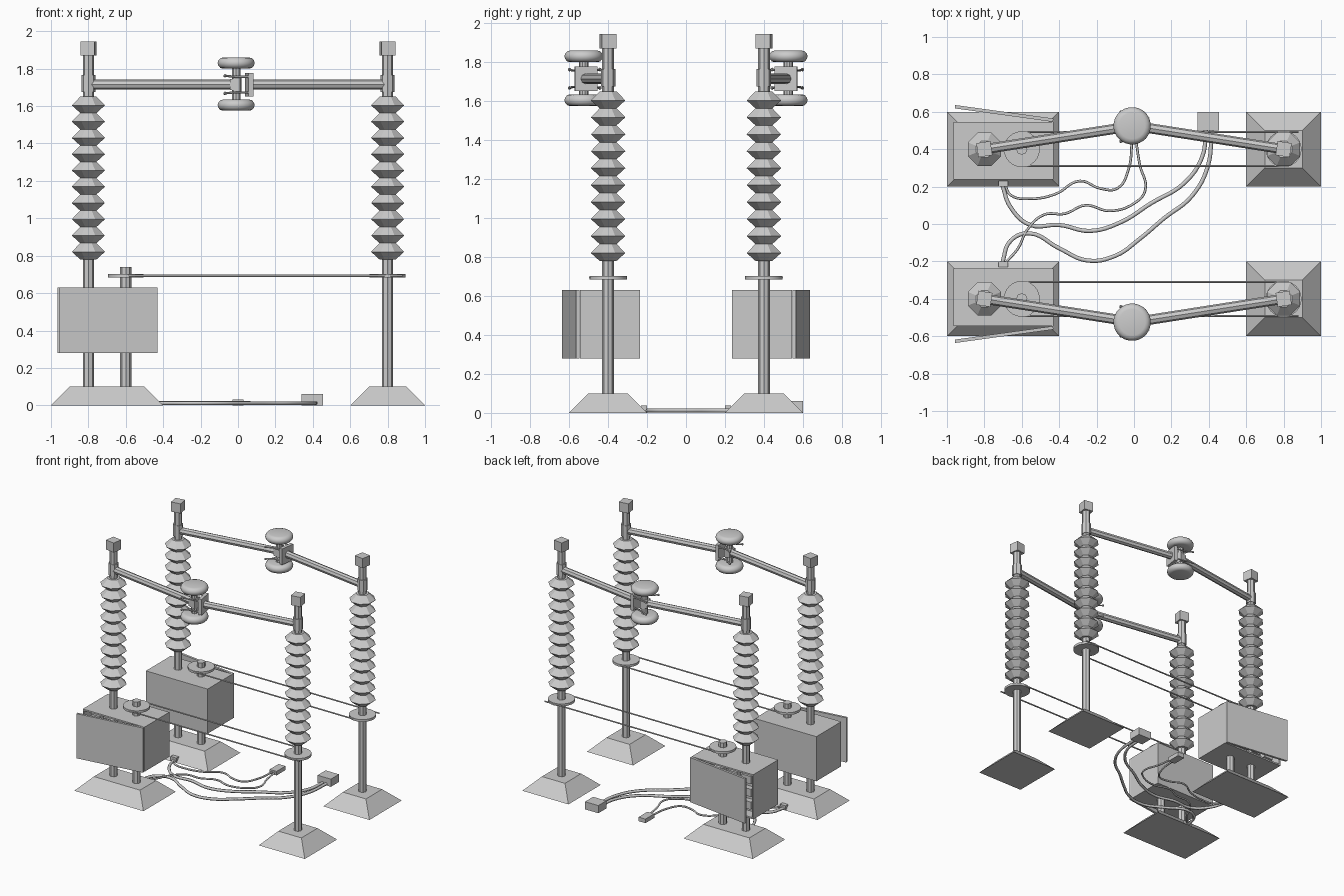
import bpy, bmesh, math
from mathutils import Matrix, Vector

if "Cube" in bpy.data.objects:
    bpy.data.objects.remove(bpy.data.objects["Cube"])

grey = bpy.data.materials.new("light_grey")
grey.diffuse_color = (0.6, 0.6, 0.6, 1)
grey.use_nodes = True
grey.node_tree.nodes["Principled BSDF"].inputs["Base Color"].default_value = grey.diffuse_color


# --- helpers: geometry is baked at the origin so mirror modifiers work ---
def finish(name, bm, mirror="y", smooth=False):
    bmesh.ops.recalc_face_normals(bm, faces=bm.faces)
    me = bpy.data.meshes.new(name)
    bm.to_mesh(me)
    bm.free()
    me.materials.append(grey)
    ob = bpy.data.objects.new(name, me)
    bpy.context.collection.objects.link(ob)
    if smooth:
        bpy.context.view_layer.objects.active = ob
        ob.select_set(True)
        bpy.ops.object.shade_smooth_by_angle(angle=math.radians(40))
        ob.select_set(False)
    if mirror:
        m = ob.modifiers.new("mirror", 'MIRROR')
        m.use_axis = ("x" in mirror, "y" in mirror, False)
        m.use_mirror_merge = False
    return ob


def add_box(bm, c, s, rot=0.0):
    mat = Matrix.Translation(c) @ Matrix.Rotation(rot, 4, 'Z') @ Matrix.Diagonal((*s, 1))
    bmesh.ops.create_cube(bm, size=1, matrix=mat)


def add_rod(bm, a, b, r, seg=8):
    a, b = Vector(a), Vector(b)
    d = b - a
    mat = Matrix.Translation((a + b) / 2) @ d.to_track_quat('Z', 'Y').to_matrix().to_4x4()
    bmesh.ops.create_cone(bm, cap_ends=True, segments=seg, radius1=r, radius2=r,
                          depth=d.length, matrix=mat)


def add_lathe(bm, x, y, profile, seg):
    rings = [[bm.verts.new((x + r * math.cos(2 * math.pi * (i + .5) / seg),
                            y + r * math.sin(2 * math.pi * (i + .5) / seg), z))
              for i in range(seg)] for r, z in profile]
    for p, q in zip(rings, rings[1:]):
        for i in range(seg):
            j = (i + 1) % seg
            bm.faces.new((p[i], p[j], q[j], q[i]))
    bm.faces.new(rings[0])
    bm.faces.new(rings[-1])


def box(name, c, s, rot=0.0, mirror="y"):
    bm = bmesh.new()
    add_box(bm, c, s, rot)
    return finish(name, bm, mirror)


def rod(name, a, b, r, seg=8, mirror="y", smooth=False):
    bm = bmesh.new()
    add_rod(bm, a, b, r, seg)
    return finish(name, bm, mirror, smooth)


def base(name, x0, x1):
    bm = bmesh.new()
    add_box(bm, ((x0 + x1) / 2, .4, .05), (x1 - x0, .4, .1))
    cx = (x0 + x1) / 2
    for v in bm.verts:
        if v.co.z > .05:
            v.co.x += .1 if v.co.x < cx else -.1
            v.co.y += .1 if v.co.y < .4 else -.1
    finish(name, bm)


# --- footings ---
base("long_footing", -1, -.4)
base("short_footing", .6, 1)

# --- columns, insulators, caps and arms (mirrored four ways) ---
ARM = math.atan2(-.125, .8)
rod("column", (.8, .4, .09), (.8, .4, 1.88), .03, 8, "xy")
box("column_cap", (.8, .4, 1.907), (.076, .076, .075), ARM, "xy")
rod("arm_collar", (.8, .4, 1.675), (.8, .4, 1.765), .037, 8, "xy")

bm = bmesh.new()
profile = []
SHEDS, Z0, Z1 = 10, .78, 1.65
pitch = (Z1 - Z0) / SHEDS
for k in range(SHEDS):
    z = Z0 + k * pitch
    profile += [(.047, z), (.096, z + pitch * .47)]
profile.append((.047, Z1))
add_lathe(bm, .8, .4, profile, 8)
finish("insulator", bm, "xy")

Z = 1.715
rod("left_arm", (-.8, .4, Z), (-.03, .52, Z), .027)
rod("right_arm", (.8, .4, Z), (.07, .514, Z), .027)

# --- contact head: round shields, post, jaw and fingers ---
CX, CY = -.01, .525
for name, zc in (("upper_shield", 1.83), ("lower_shield", 1.605)):
    bm = bmesh.new()
    prof = [(.07, -.03), (.085, -.026), (.096, -.014), (.1, 0),
            (.096, .014), (.085, .026), (.07, .03)]
    add_lathe(bm, CX, CY, [(r, zc + z) for r, z in prof], 24)
    finish(name, bm, "y", True)
rod("contact_post", (CX, CY, 1.62), (CX, CY, 1.82), .024, 10)
bm = bmesh.new()
add_box(bm, (-.012, .523, Z), (.055, .06, .08), -ARM)
for v in bm.verts:
    if v.co.x < CX:
        v.co.z = Z + (v.co.z - Z) * .7
finish("contact_block", bm)
box("jaw_plate", (.06, .514, Z), (.026, .115, .125), ARM)
bm = bmesh.new()
for sy in (-1, 1):
    for sz in (-1, 1):
        a = (.06, .514 + sy * .05, Z + sz * .042)
        b = (-.02, .526 + sy * .055, Z + sz * .042)
        c = (-.07, .52 + sy * .078, Z + sz * .047)
        add_rod(bm, a, b, .006, 6)
        add_rod(bm, b, c, .006, 6)
        bmesh.ops.create_icosphere(bm, subdivisions=1, radius=.01,
                                   matrix=Matrix.Translation(c))
finish("contact_fingers", bm)

# --- rotary drive: shaft, wheels and link rods ---
rod("drive_shaft", (-.6, .4, .09), (-.6, .4, .74), .03)
rod("drive_wheel", (-.6, .4, .684), (-.6, .4, .702), .096, 24, "y", True)
rod("driven_wheel", (.8, .4, .684), (.8, .4, .702), .096, 24, "y", True)
rod("outer_link_rod", (-.6, .493, .693), (.88, .493, .693), .006, 6)
rod("inner_link_rod", (-.6, .309, .693), (.8, .309, .693), .006, 6)

# --- control cabinet: hollow shell, shelves, modules and half-open door ---
X0, X1, Y0, Y1, B, T = -.965, -.43, .237, .545, .28, .63
t = .012
mx, my, mz = (X0 + X1) / 2, (Y0 + Y1) / 2, (B + T) / 2
bm = bmesh.new()
for zc in (B + t / 2, T - t / 2):
    add_box(bm, (mx, my, zc), (X1 - X0, Y1 - Y0, t))
for xc in (X0 + t / 2, X1 - t / 2):
    add_box(bm, (xc, my, mz), (t, Y1 - Y0, T - B))
add_box(bm, (mx, Y0 + t / 2, mz), (X1 - X0, t, T - B))
finish("cabinet_shell", bm)
box("cabinet_back_panel", (mx, .46, mz), (X1 - X0 - .03, .012, T - B - .03))
bm = bmesh.new()
for row in range(3):
    for col in range(4):
        add_box(bm, (-.88 + col * .12, .485, .36 + row * .1), (.08, .05, .06))
finish("cabinet_modules", bm)
hx, hy, ex, ey = -.432, .555, -.957, .627
box("cabinet_door", ((hx + ex) / 2, (hy + ey) / 2, mz),
    (math.hypot(ex - hx, ey - hy), .018, T - B), math.atan2(ey - hy, ex - hx))

# --- cable plugs and junction boxes on the floor ---
box("cable_plug", (-.7, .215, .02), (.05, .03, .035))
box("large_junction_box", (.398, .55, .03), (.115, .1, .06), 0, None)
box("small_junction_box", (0, .49, .016), (.06, .11, .032), 0, None)


# --- floor cables ---
def cable(name, pts, r, z):
    cu = bpy.data.curves.new(name, 'CURVE')
    cu.dimensions = '3D'
    cu.bevel_depth, cu.bevel_resolution, cu.resolution_u = r, 1, 6
    cu.use_fill_caps = True
    sp = cu.splines.new('BEZIER')
    sp.bezier_points.add(len(pts) - 1)
    for p, (x, y) in zip(sp.bezier_points, pts):
        p.co = (x, y, z)
        p.handle_left_type = p.handle_right_type = 'AUTO'
    tmp = bpy.data.objects.new(name + "_path", cu)
    bpy.context.collection.objects.link(tmp)
    dg = bpy.context.evaluated_depsgraph_get()
    me = bpy.data.meshes.new_from_object(tmp.evaluated_get(dg))
    bpy.data.objects.remove(tmp)
    me.materials.clear()
    me.materials.append(grey)
    me.name = name
    bpy.context.collection.objects.link(bpy.data.objects.new(name, me))


cable("back_power_cable", [(-.705, .21), (-.66, .09), (-.555, -.005), (-.4, -.005),
      (-.235, -.037), (-.07, .01), (.09, .11), (.27, .22), (.365, .36), (.385, .51)], .011, .012)
cable("front_power_cable", [(-.705, -.21), (-.66, -.09), (-.56, -.05), (-.4, -.13), (-.25, -.195),
      (-.1, -.17), (.03, -.08), (.16, .03), (.31, .15), (.395, .31), (.415, .51)], .011, .012)
cable("back_signal_cable", [(-.69, .21), (-.66, .155), (-.55, .135), (-.42, .16), (-.29, .23),
      (-.18, .19), (-.09, .19), (-.03, .29), (-.01, .45)], .007, .014)
cable("front_signal_cable", [(-.69, -.21), (-.62, -.13), (-.57, -.03), (-.48, .05), (-.37, .055),
      (-.26, .1), (-.13, .07), (0, .11), (.06, .18), (.03, .32), (.01, .45)], .007, .017)
